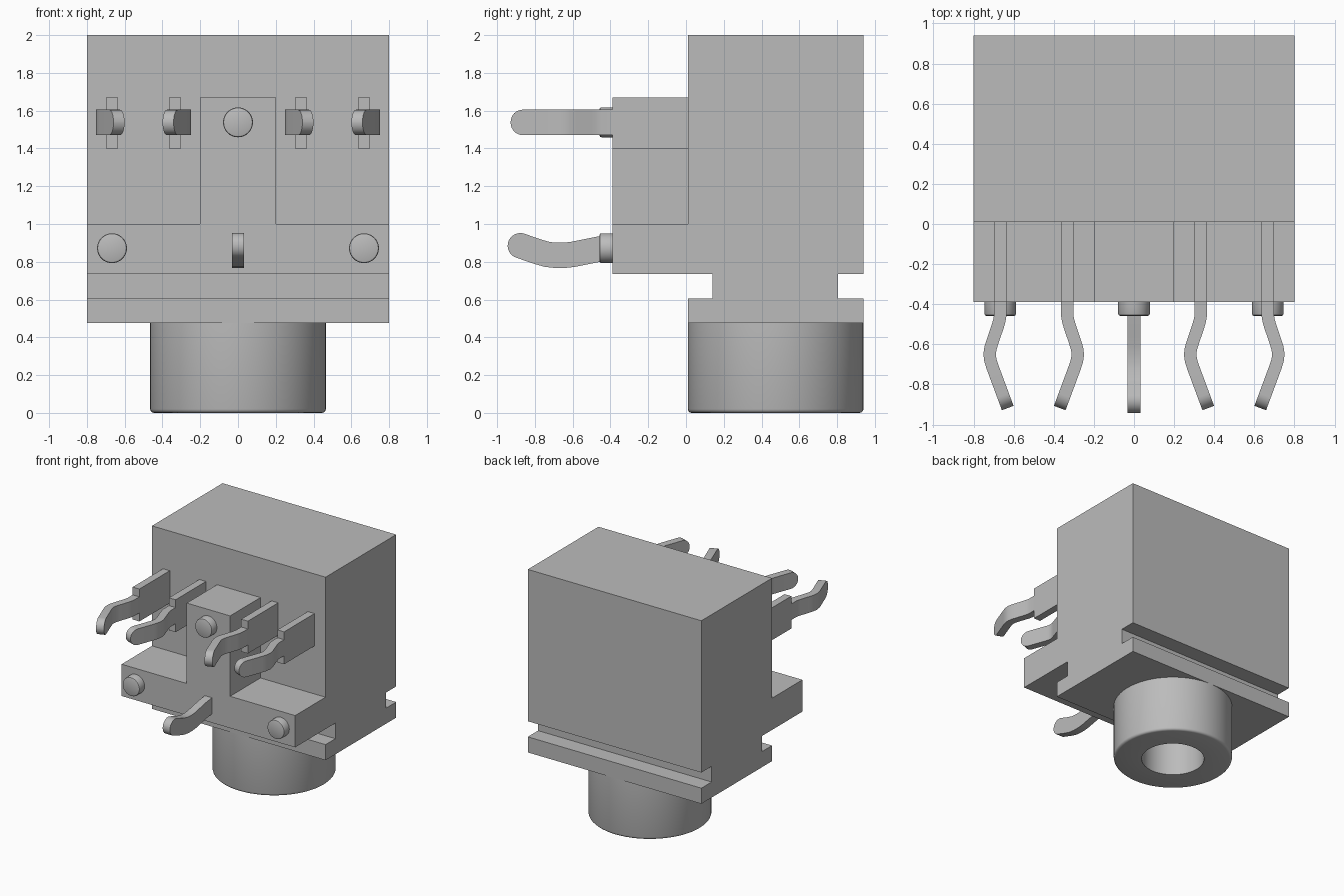
import bpy, bmesh, math
from mathutils import Vector

if "Cube" in bpy.data.objects:
    bpy.data.objects.remove(bpy.data.objects["Cube"])

grey = bpy.data.materials.new("plain grey")
grey.use_nodes = True
grey.diffuse_color = (0.5, 0.5, 0.5, 1)
grey.node_tree.nodes["Principled BSDF"].inputs["Base Color"].default_value = (0.5, 0.5, 0.5, 1)

FRONT, BACK, LEDGE = 0.01, 0.94, -0.39
AXIS_Y = (FRONT + BACK) / 2
BORE = 0.245


def finish(name, bm, smooth=False):
    bmesh.ops.recalc_face_normals(bm, faces=bm.faces)
    mesh = bpy.data.meshes.new(name)
    bm.to_mesh(mesh)
    bm.free()
    mesh.materials.append(grey)
    ob = bpy.data.objects.new(name, mesh)
    bpy.context.collection.objects.link(ob)
    if smooth:
        bpy.ops.object.select_all(action='DESELECT')
        ob.select_set(True)
        bpy.context.view_layer.objects.active = ob
        bpy.ops.object.shade_smooth_by_angle(angle=math.radians(35))
    return ob


def box(name, x0, x1, y0, y1, z0, z1):
    bm = bmesh.new()
    bmesh.ops.create_cube(bm, size=1)
    for v in bm.verts:
        v.co = ((x0 + x1) / 2 + v.co.x * (x1 - x0),
                (y0 + y1) / 2 + v.co.y * (y1 - y0),
                (z0 + z1) / 2 + v.co.z * (z1 - z0))
    return finish(name, bm)


def lathe(name, profile, origin, axis, steps=64):
    """Spin (radius, distance) points around an axis through origin."""
    bm = bmesh.new()
    axis, side = Vector(axis), Vector((1, 0, 0))
    verts = [bm.verts.new(Vector(origin) + side * r + axis * d) for r, d in profile]
    edges = [bm.edges.new(pair) for pair in zip(verts, verts[1:])]
    bmesh.ops.spin(bm, geom=verts + edges, cent=origin, axis=axis,
                   angle=math.tau, steps=steps, use_duplicate=False)
    bmesh.ops.remove_doubles(bm, verts=bm.verts, dist=1e-5)
    return finish(name, bm, True)


def pin(name, path, out, half_in, half_out, round_in):
    """Sweep a rectangle along a bent path and round its free end."""
    path = [Vector(p) for p in path]
    out = Vector(out)
    radius = half_in if round_in else half_out
    end_dir = (path[-1] - path[-2]).normalized()
    stations = []
    for i, p in enumerate(path):
        t = (path[min(i + 1, len(path) - 1)] - path[max(i - 1, 0)]).normalized()
        stations.append((p, t, 1.0))
    for k in range(1, 9):
        a = math.pi / 2 * k / 8.2
        stations.append((path[-1] + end_dir * radius * math.sin(a), end_dir, math.cos(a)))
    bm = bmesh.new()
    rings = []
    for p, t, s in stations:
        u = t.cross(out) * half_in * (s if round_in else 1)
        w = out * half_out * (1 if round_in else s)
        rings.append([bm.verts.new(p + u * i + w * j)
                      for i, j in ((-1, -1), (1, -1), (1, 1), (-1, 1))])
    for a, b in zip(rings, rings[1:]):
        for i in range(4):
            j = (i + 1) % 4
            bm.faces.new((a[i], a[j], b[j], b[i]))
    bm.faces.new(rings[0])
    bm.faces.new(rings[-1])
    return finish(name, bm, True)


# Housing: one side profile with lower groove and front ledge, extruded across x
profile = [(FRONT, 2), (BACK, 2), (BACK, 0.735), (0.805, 0.735), (0.805, 0.605),
           (BACK, 0.605), (BACK, 0.475), (FRONT, 0.475), (FRONT, 0.605),
           (0.14, 0.605), (0.14, 0.735), (LEDGE, 0.735), (LEDGE, 1), (FRONT, 1)]
bm = bmesh.new()
face = bm.faces.new([bm.verts.new((-0.8, y, z)) for y, z in profile])
ext = bmesh.ops.extrude_face_region(bm, geom=[face])
bmesh.ops.translate(bm, vec=(1.6, 0, 0),
                    verts=[g for g in ext["geom"] if isinstance(g, bmesh.types.BMVert)])
housing = finish("housing", bm)

# Socket bore continues into the housing
cutter = lathe("bore_cutter", [(0, 0.2), (BORE, 0.2), (BORE, 1.7), (0, 1.7)],
               (0, AXIS_Y, 0), (0, 0, 1))
cutter.hide_render = True
cutter.hide_viewport = True
cut = housing.modifiers.new("bore", 'BOOLEAN')
cut.object = cutter
cut.operation = 'DIFFERENCE'
cut.solver = 'EXACT'

# Socket sleeve with a softened lower rim
lathe("socket_sleeve",
      [(BORE, 0.475), (BORE, 0), (0.445, 0), (0.455, 0.003), (0.462, 0.01),
       (0.465, 0.02), (0.465, 0.475)], (0, AXIS_Y, 0), (0, 0, 1))

# Centre post and locating pegs
box("centre_post", -0.2, 0.2, LEDGE, FRONT, 1, 1.67)
for name, x, z in (("right_peg", -0.667, 0.872), ("left_peg", 0.667, 0.872),
                   ("top_peg", 0, 1.538)):
    lathe(name, [(0.079, -0.01), (0.079, 0.058), (0.076, 0.065), (0.069, 0.068), (0, 0.068)],
          (x, LEDGE, z), (0, -1, 0), 40)

# Four side terminals: flat blade plus sideways-bent pin, mirrored in x
bend = [(0, -0.38), (0, -0.455), (0.004, -0.48), (0.012, -0.508), (0.038, -0.585),
        (0.049, -0.62), (0.053, -0.65), (0.049, -0.68), (0.039, -0.712), (-0.014, -0.855)]
for side, s in (("left", 1), ("right", -1)):
    for place, x, d in (("outer", 0.667, 1), ("inner", 0.333, -1)):
        box(f"{side}_{place}_blade", s * x - 0.031, s * x + 0.031, LEDGE, FRONT, 1.4, 1.67)
        pin(f"{side}_{place}_pin", [(s * (x + d * dx), y, 1.538) for dx, y in bend],
            (0, 0, 1), 0.031, 0.067, False)

# Lower centre pin, bent in height
wave = [(-0.38, 0.877), (-0.46, 0.867), (-0.54, 0.851), (-0.6, 0.839), (-0.645, 0.834),
        (-0.69, 0.834), (-0.735, 0.839), (-0.79, 0.855), (-0.877, 0.885)]
pin("centre_pin", [(0, y, z) for y, z in wave], (1, 0, 0), 0.067, 0.033, True)
